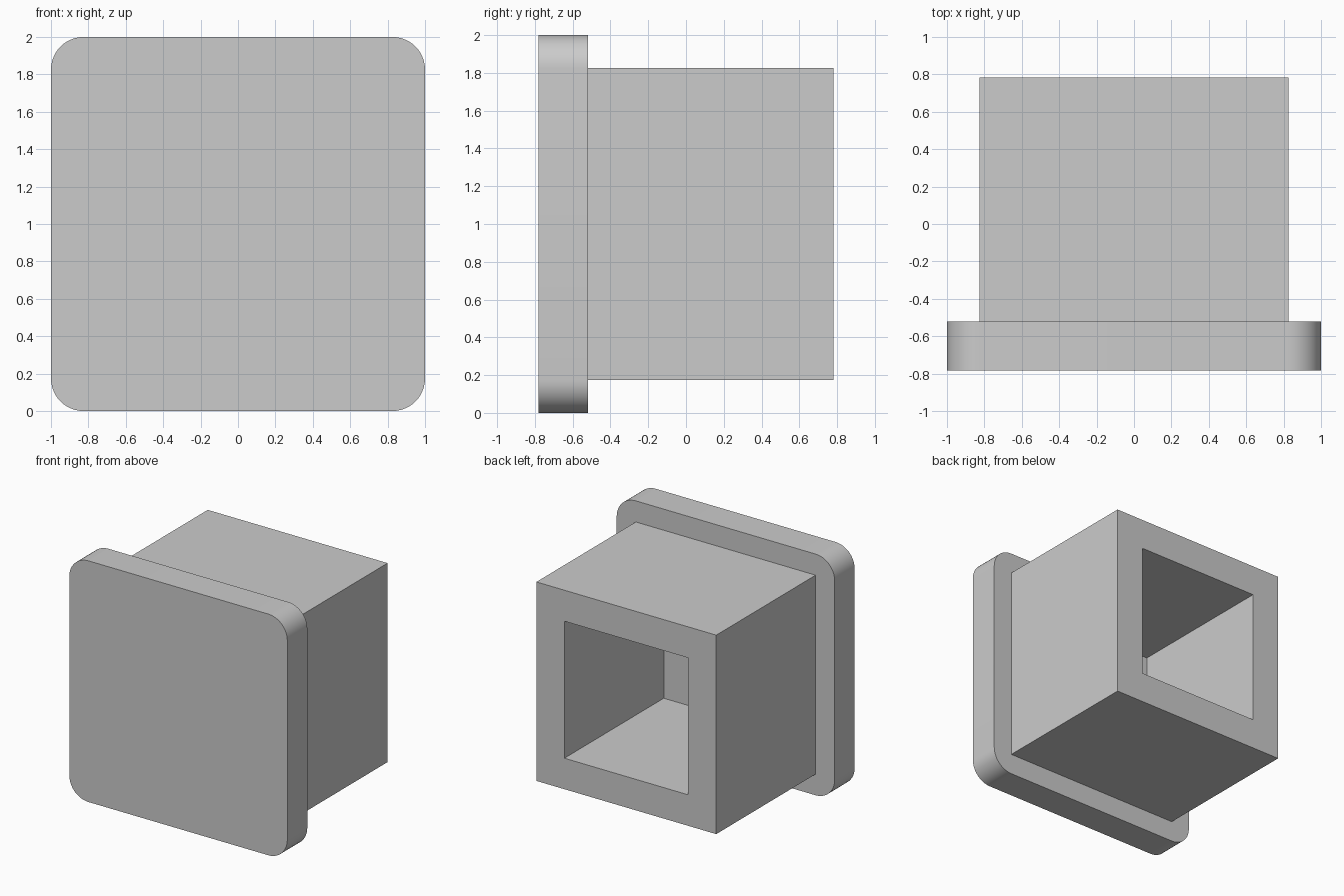
import bpy
import bmesh
from mathutils import Matrix

if "Cube" in bpy.data.objects:
    bpy.data.objects.remove(bpy.data.objects["Cube"])

FRONT, STEP, BACK = -0.782, -0.52, 0.782   # depth stations along y
MID = 1.0                                  # height of the centre axis

grey = bpy.data.materials.new("light_grey")
grey.use_nodes = True
colour = (0.6, 0.6, 0.6, 1)
grey.diffuse_color = colour
grey.node_tree.nodes["Principled BSDF"].inputs["Base Color"].default_value = colour


def block(bm, half, y0, y1):
    """Square block centred on the axis, running from y0 to y1."""
    place = Matrix.Translation((0, (y0 + y1) / 2, MID))
    size = Matrix.Diagonal((2 * half, y1 - y0, 2 * half, 1))
    bmesh.ops.create_cube(bm, size=1, matrix=place @ size)


def finish(bm, name):
    bmesh.ops.recalc_face_normals(bm, faces=bm.faces)
    mesh = bpy.data.meshes.new(name)
    bm.to_mesh(mesh)
    bm.free()
    mesh.materials.append(grey)
    obj = bpy.data.objects.new(name, mesh)
    bpy.context.collection.objects.link(obj)
    return obj


# Front plate with rounded corners
bm = bmesh.new()
block(bm, 1.0, FRONT, STEP)
corners = [e for e in bm.edges
           if abs(e.verts[0].co.y - e.verts[1].co.y) > 0.1]
bmesh.ops.bevel(bm, geom=corners, offset=0.175, segments=12,
                profile=0.5, affect='EDGES')
plate = finish(bm, "front_plate")
bpy.ops.object.select_all(action='DESELECT')
plate.select_set(True)
bpy.context.view_layer.objects.active = plate
bpy.ops.object.shade_smooth_by_angle(angle=0.6)

# Hollow square sleeve, open at the back and closed by the plate
bm = bmesh.new()
block(bm, 0.825, STEP, BACK)
ends = [f for f in bm.faces if abs(f.normal.y) > 0.9]
bmesh.ops.inset_individual(bm, faces=ends, thickness=0.257,
                           use_even_offset=True)
bmesh.ops.bridge_loops(bm, edges=[e for f in ends for e in f.edges])
bmesh.ops.delete(bm, geom=ends, context='FACES_ONLY')
# The plate already covers the front rim
rim = [f for f in bm.faces if all(v.co.y < STEP + 0.01 for v in f.verts)]
bmesh.ops.delete(bm, geom=rim, context='FACES_ONLY')
finish(bm, "hollow_sleeve")
